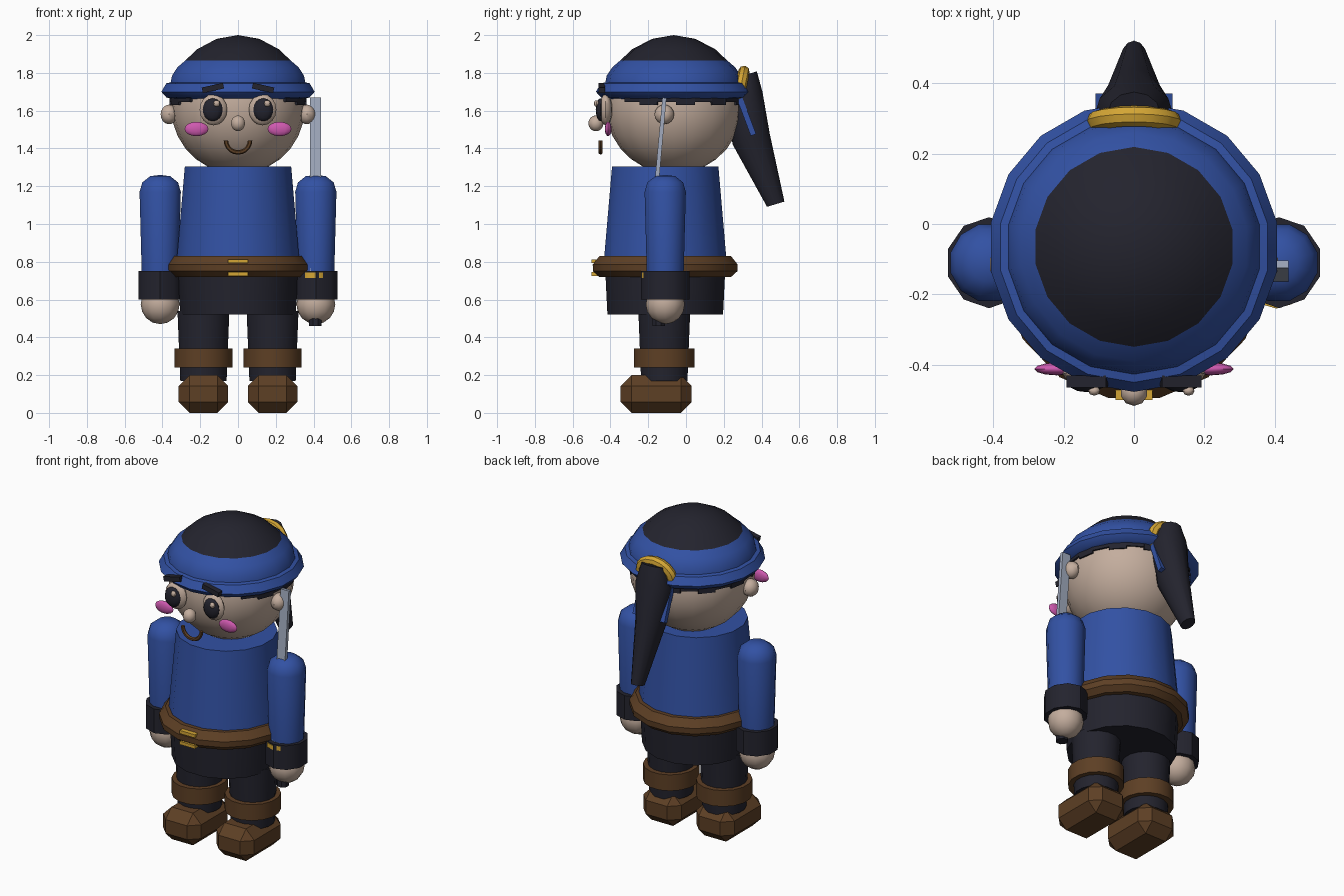
import bpy, bmesh, math
from mathutils import Matrix, Vector

if "Cube" in bpy.data.objects:
    bpy.data.objects.remove(bpy.data.objects["Cube"])


def material(name, rgb):
    m = bpy.data.materials.new(name)
    m.diffuse_color = (*rgb, 1)
    m.use_nodes = True
    m.node_tree.nodes["Principled BSDF"].inputs["Base Color"].default_value = m.diffuse_color
    return m


BLUE = material("blue cloth", (0.032, 0.083, 0.37))
BLACK = material("dark cloth", (0.017, 0.017, 0.027))
SKIN = material("skin", (0.55, 0.42, 0.34))
BROWN = material("brown leather", (0.11, 0.05, 0.018))
GOLD = material("gold", (0.66, 0.38, 0.035))
PINK = material("pink", (0.62, 0.10, 0.43))
STEEL = material("steel", (0.36, 0.41, 0.52))
SIDES = ((-1, "left"), (1, "right"))


def finish(name, bm, mat, smooth=True):
    bmesh.ops.recalc_face_normals(bm, faces=bm.faces)
    me = bpy.data.meshes.new(name)
    bm.to_mesh(me)
    bm.free()
    ob = bpy.data.objects.new(name, me)
    bpy.context.collection.objects.link(ob)
    me.materials.append(mat)
    if smooth:
        bpy.ops.object.select_all(action='DESELECT')
        ob.select_set(True)
        bpy.context.view_layer.objects.active = ob
        bpy.ops.object.shade_smooth_by_angle(angle=math.radians(38))
    return ob


def loft(name, rings, mat):
    """Join rings of points with quads and cap both ends."""
    bm = bmesh.new()
    vs = [[bm.verts.new(p) for p in r] for r in rings]
    n = len(vs[0])
    for a, b in zip(vs, vs[1:]):
        for i in range(n):
            j = (i + 1) % n
            bm.faces.new((a[i], a[j], b[j], b[i]))
    bm.faces.new(vs[0])
    bm.faces.new(vs[-1])
    bmesh.ops.remove_doubles(bm, verts=bm.verts, dist=1e-5)
    return finish(name, bm, mat)


def lathe(name, profile, mat, x=0, y=0, seg=16, sy=1):
    """Turn (radius, z) points about a vertical axis."""
    ang = [2 * math.pi * (i + 0.5) / seg for i in range(seg)]
    return loft(name, [[(x + r * math.cos(a), y + sy * r * math.sin(a), z) for a in ang]
                       for r, z in profile], mat)


def ball(name, loc, size, mat, u=12, v=8):
    bm = bmesh.new()
    bmesh.ops.create_uvsphere(bm, u_segments=u, v_segments=v, radius=1,
                              matrix=Matrix.LocRotScale(Vector(loc), None, Vector(size)))
    return finish(name, bm, mat)


def box(name, loc, size, mat, rot=(0, 0, 0), bevel=0):
    bm = bmesh.new()
    bmesh.ops.create_cube(bm, size=1, matrix=Matrix.Diagonal((*size, 1)))
    if bevel:
        bmesh.ops.bevel(bm, geom=bm.edges[:], offset=bevel, segments=1, affect='EDGES')
    r = Matrix.Rotation(rot[2], 4, 'Z') @ Matrix.Rotation(rot[1], 4, 'Y') @ Matrix.Rotation(rot[0], 4, 'X')
    bm.transform(Matrix.Translation(loc) @ r)
    return finish(name, bm, mat, False)


def torus(name, loc, R, r, mat, a0=0, a1=2 * math.pi, tilt=0, n=16, m=8, sx=1):
    """Ring, or part of one, in the xz plane, tilted about x."""
    bm = bmesh.new()
    full = abs(a1 - a0) > 6.28
    rings = []
    for i in range(n + (not full)):
        a = a0 + (a1 - a0) * i / n
        rings.append([bm.verts.new((sx * (R + r * math.cos(b)) * math.cos(a), r * math.sin(b),
                                    (R + r * math.cos(b)) * math.sin(a)))
                      for b in (2 * math.pi * k / m for k in range(m))])
    for i in range(n):
        p, q = rings[i], rings[(i + 1) % len(rings)]
        for k in range(m):
            bm.faces.new((p[k], p[(k + 1) % m], q[(k + 1) % m], q[k]))
    if not full:
        bm.faces.new(rings[0])
        bm.faces.new(rings[-1])
    bm.transform(Matrix.Translation(loc) @ Matrix.Rotation(tilt, 4, 'X'))
    return finish(name, bm, mat)


BY, HY = -0.11, -0.065      # body and head centre lines

# Body, belt and shorts
lathe("torso", [(0.335, 0.76), (0.287, 1.305)], BLUE, y=BY)
lathe("shorts", [(0.312, 0.52), (0.325, 0.78)], BLACK, y=BY)
lathe("belt", [(0.30, 0.72), (0.345, 0.72), (0.378, 0.75), (0.38, 0.785), (0.345, 0.83), (0.30, 0.83)],
      BROWN, y=BY, sy=1.03)
for z, part in ((0.735, "lower"), (0.803, "upper")):
    box(part + "_buckle_bar", (0, -0.475, z), (0.105, 0.05, 0.02), GOLD)

# Legs, boots and arms
for s, side in SIDES:
    x = s * 0.183
    lathe(side + "_leg", [(0.125, 0.17), (0.14, 0.54)], BLACK, x, -0.115)
    lathe(side + "_boot_cuff", [(0.157, 0.24), (0.157, 0.34)], BROWN, x, -0.115, sy=1.04)
    box(side + "_boot", (x, -0.158, 0.1), (0.262, 0.375, 0.2), BROWN, bevel=0.057)
    x = s * 0.412
    lathe(side + "_arm", [(0.10, 0.70), (0.113, 1.17), (0.098, 1.22), (0.055, 1.253), (0, 1.26)],
          BLUE, x, BY, 12)
    lathe(side + "_cuff", [(0.122, 0.60), (0.122, 0.75)], BLACK, x, BY, 10, 1.06)
    ball(side + "_hand", (x, BY, 0.575), (0.103, 0.103, 0.105), SKIN)

# Sword held in the right hand
box("sword_blade", (0.41, -0.156, 1.205), (0.057, 0.022, 0.93), STEEL, (-0.09, 0, 0))
lathe("sword_guard", [(0.075, 0.715), (0.075, 0.742)], GOLD, 0.405, -0.175, 10, 0.87)
lathe("sword_grip", [(0.027, 0.50), (0.027, 0.72)], BLACK, 0.41, -0.155, 8)
lathe("sword_pommel", [(0.036, 0.46), (0.036, 0.505)], BLACK, 0.41, -0.145, 8)

# Head and face
ball("head", (0, HY, 1.62), (0.355, 0.36, 0.355), SKIN, 20, 14)
ball("nose", (0, -0.477, 1.533), (0.039, 0.04, 0.042), SKIN, 10, 8)
torus("mouth", (0, -0.452, 1.443), 0.064, 0.012, BROWN, math.pi, 2 * math.pi, n=10, m=6)
for s, side in SIDES:
    ball(side + "_ear", (s * 0.365, -0.115, 1.58), (0.047, 0.052, 0.052), SKIN, 10, 8)
    ball(side + "_eye_base", (s * 0.13, -0.425, 1.605), (0.073, 0.035, 0.083), SKIN)
    ball(side + "_eye", (s * 0.134, -0.452, 1.605), (0.053, 0.026, 0.061), BLACK)
    ball(side + "_eye_glint", (s * 0.134 + 0.021, -0.474, 1.638), (0.017, 0.014, 0.017), SKIN, 8, 6)
    box(side + "_brow", (s * 0.133, -0.447, 1.72), (0.115, 0.034, 0.03), BLACK, (0, s * 0.22, 0))
    ball(side + "_cheek", (s * 0.22, -0.412, 1.503), (0.063, 0.018, 0.038), PINK, 12, 8)

# Hair locks below the cap, leaving the face open
for i in range(17):
    a = math.radians(-38 + 256 * i / 16)
    h = 0.075 if i % 2 else 0.06
    box("hair_lock_%d" % i, (0.345 * math.cos(a), HY + 0.345 * math.sin(a), 1.705 - h / 2),
        (0.03, 0.10, h), BLACK, (0, 0, a))

# Cap: rolled blue brim, blue side and dark crown
cap = lathe("cap", [(0.34, 1.66), (0.385, 1.67), (0.412, 1.70), (0.385, 1.745), (0.362, 1.75),
                    (0.355, 1.785), (0.325, 1.83), (0.284, 1.865), (0.22, 1.925), (0.115, 1.98),
                    (0, 2.0)], BLUE, y=HY, seg=18)
cap.data.materials.append(BLACK)
for f in cap.data.polygons:
    f.material_index = int(f.center.z > 1.868)

# Cap tail hanging behind, with its gold ring and blue side ribbons
rings = []
for y, z, rx, ry in ((0.315, 1.79, 0.075, 0.06), (0.31, 1.67, 0.112, 0.095),
                     (0.345, 1.45, 0.085, 0.098), (0.475, 1.105, 0.036, 0.046)):
    rings.append([(rx * math.cos(a), y + ry * math.sin(a), z + 0.3 * ry * math.sin(a))
                  for a in (2 * math.pi * k / 12 for k in range(12))])
loft("cap_tail", rings, BLACK)
torus("tail_ring", (0, 0.29, 1.725), 0.085, 0.03, GOLD, tilt=-0.2, sx=1.2)
for s, side in SIDES:
    box(side + "_ribbon", (s * 0.095, 0.32, 1.57), (0.03, 0.03, 0.21), BLUE, (0.36, 0, 0))
